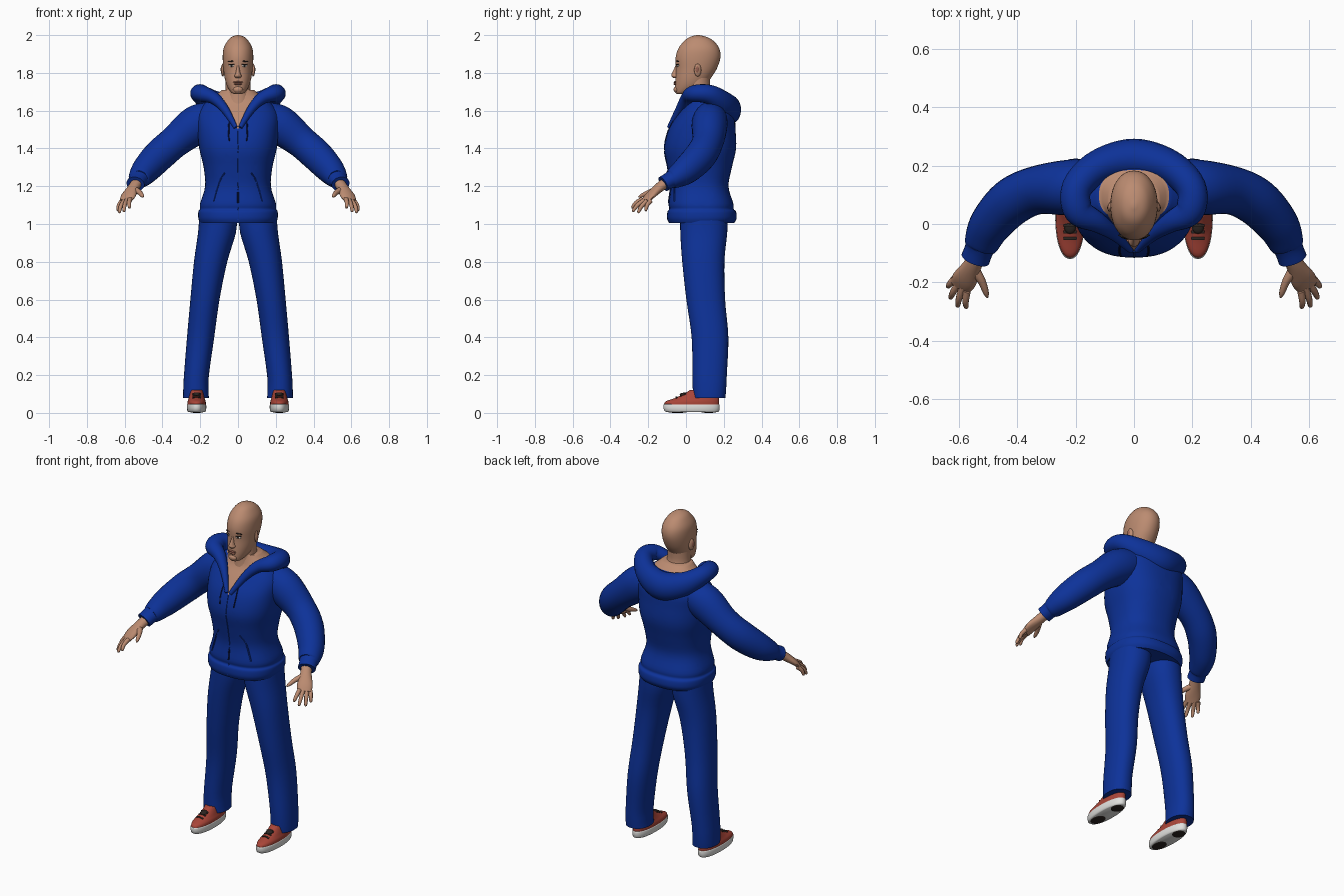
import bpy, bmesh, math
from mathutils import Vector, Matrix
from mathutils.bvhtree import BVHTree

cube = bpy.data.objects.get("Cube")
if cube:
    bpy.data.objects.remove(cube)


def material(name, rgb):
    m = bpy.data.materials.new(name)
    m.use_nodes = True
    m.diffuse_color = (*rgb, 1)
    m.node_tree.nodes["Principled BSDF"].inputs["Base Color"].default_value = (*rgb, 1)
    return m


blue = material("blue cloth", (0.004, 0.032, 0.32))
navy = material("navy cord", (0.003, 0.008, 0.06))
skin = material("skin", (0.5, 0.26, 0.165))
lip = material("lip", (0.33, 0.13, 0.09))
red = material("red shoe", (0.4, 0.06, 0.04))
white = material("white", (0.75, 0.75, 0.73))
dark = material("dark brown", (0.025, 0.018, 0.015))


def finish(name, bm, *mats, angle=50):
    bmesh.ops.recalc_face_normals(bm, faces=bm.faces)
    me = bpy.data.meshes.new(name)
    bm.to_mesh(me)
    bm.free()
    for m in mats:
        me.materials.append(m)
    me.shade_smooth()
    me.set_sharp_from_angle(angle=math.radians(angle))
    ob = bpy.data.objects.new(name, me)
    bpy.context.collection.objects.link(ob)
    return ob


def smooth(keys, steps):
    """Catmull-Rom through tuples of any length."""
    out = []
    for i in range(len(keys) - 1):
        a, b, c, d = (keys[max(0, min(len(keys) - 1, i + k))] for k in (-1, 0, 1, 2))
        for s in range(steps):
            t = s / steps
            out.append([q + t / 2 * (r - p + t * (2 * p - 5 * q + 4 * r - w + t * (3 * (q - r) + w - p)))
                        for p, q, r, w in zip(a, b, c, d)])
    return out + [list(keys[-1])]


def skin_rings(rings):
    bm = bmesh.new()
    loops = [[bm.verts.new(p) for p in r] for r in rings]
    for a, b in zip(loops, loops[1:]):
        for i in range(len(a)):
            j = (i + 1) % len(a)
            bm.faces.new((a[i], a[j], b[j], b[i]))
    bm.faces.new(loops[0])
    bm.faces.new(loops[-1])
    return bm


def stack(keys, steps=4, power=2.2, segs=40, side=1):
    """Level rings: keys are (z, centre x, half width, front y, back y)."""
    rings = []
    for z, cx, rx, y0, y1 in smooth(keys, steps):
        ring = []
        for i in range(segs):
            a = math.tau * i / segs
            c, s = math.cos(a), math.sin(a)
            ring.append((side * (cx + rx * math.copysign(abs(c) ** (2 / power), c)),
                         (y0 + y1) / 2 + (y1 - y0) / 2 * math.copysign(abs(s) ** (2 / power), s), z))
        rings.append(ring)
    return skin_rings(rings)


def tube(keys, steps=4, segs=16, side=1):
    """Rings along a path: keys are (x, y, z, level radius, upright radius)."""
    pts = smooth(keys, steps)
    pos = [Vector((p[0] * side, p[1], p[2])) for p in pts]
    rings = []
    for i, p in enumerate(pts):
        t = (pos[min(i + 1, len(pos) - 1)] - pos[max(i - 1, 0)]).normalized()
        u = t.cross(Vector((0, 0, 1))).normalized()
        v = u.cross(t)
        rings.append([pos[i] + u * p[3] * math.cos(a) + v * p[4] * math.sin(a)
                      for a in (math.tau * k / segs for k in range(segs))])
    return skin_rings(rings)


def blob(name, centre, size, mat, tilt=0, yaw=0):
    bm = bmesh.new()
    m = (Matrix.Translation(centre) @ Matrix.Rotation(yaw, 4, 'Z') @ Matrix.Rotation(tilt, 4, 'Y')
         @ Matrix.Diagonal((*size, 1)))
    bmesh.ops.create_uvsphere(bm, u_segments=16, v_segments=10, radius=1, matrix=m)
    finish(name, bm, mat)


def front(tree, x, z):
    return tree.ray_cast(Vector((x, -1, z)), Vector((0, 1, 0)))[0].y


# Hooded top body, with a V of bare chest and the base of the neck cut in
bm = stack([(1.005, 0, .2, -.09, .255), (1.03, 0, .21, -.1, .268), (1.065, 0, .21, -.098, .265),
            (1.08, 0, .201, -.088, .252), (1.11, 0, .2, -.092, .25), (1.2, 0, .174, -.082, .225),
            (1.3, 0, .182, -.098, .243), (1.4, 0, .205, -.115, .265), (1.5, 0, .215, -.093, .262),
            (1.58, 0, .215, -.045, .255), (1.64, 0, .175, -.003, .22), (1.68, 0, .12, .01, .185),
            (1.71, 0, .085, .015, .15)], power=2.4, segs=48)
body_tree = BVHTree.FromBMesh(bm)
for point, normal in (((0, 0, 1.5), (1, 0, -.5)), ((0, 0, 1.5), (-1, 0, -.5)), ((0, 0, 1.68), (0, 0, 1))):
    bmesh.ops.bisect_plane(bm, geom=bm.verts[:] + bm.edges[:] + bm.faces[:], plane_co=point, plane_no=normal)
for f in bm.faces:
    c = f.calc_center_median()
    f.material_index = int(c.z > 1.68 or (c.y < .1 and abs(c.x) < .5 * (c.z - 1.5)))
finish("hooded_top", bm, blue, skin)

# Hood lying around the neck, mirrored about the back centre
half = [(.012, -.09, 1.51, .01, .012), (.068, -.035, 1.605, .022, .022), (.125, .005, 1.665, .035, .032),
        (.19, .045, 1.69, .05, .045), (.195, .125, 1.685, .052, .052), (.12, .195, 1.635, .06, .07)]
finish("hood", tube(half + [(0, .222, 1.605, .07, .082)] + [(-k[0], *k[1:]) for k in half[::-1]],
                    steps=6, segs=20), blue)
finish("hood_fold", tube([(.2, .09, 1.705, .02, .022), (.14, .2, 1.675, .025, .022), (0, .235, 1.65, .025, .02),
                          (-.14, .2, 1.675, .025, .022), (-.2, .09, 1.705, .02, .022)], steps=6), blue)

# Front seams, zip and cords laid on the cloth
def cord(name, pts, r, mat):
    finish(name, tube([(x, front(body_tree, x, z), z, r, r) for x, z in pts], steps=3, segs=6), mat)

cord("zip_seam", [(.0005 * (i % 2), 1.02 + .06 * i) for i in range(9)], .003, blue)
cord("zip_pull", [(0, 1.17), (.001, 1.11)], .005, navy)
for s, label in ((1, "left"), (-1, "right")):
    cord(label + "_drawstring", [(.045 * s, 1.56), (.05 * s, 1.5), (.046 * s, 1.44)], .004, navy)
    cord(label + "_pocket_seam", [(.07 * s, 1.27), (.1 * s, 1.22), (.13 * s, 1.12)], .004, blue)

# Neck and head
finish("neck", stack([(1.6, 0, .08, -.01, .16), (1.67, 0, .073, .0, .145), (1.72, 0, .066, .002, .128),
                      (1.8, 0, .066, .0, .13)], power=2), skin)
bm = stack([(1.688, 0, .018, -.046, -.01), (1.697, 0, .036, -.056, .03), (1.73, 0, .058, -.058, .1),
            (1.77, 0, .07, -.056, .13), (1.82, 0, .077, -.053, .162), (1.88, 0, .081, -.055, .182),
            (1.93, 0, .076, -.04, .176), (1.97, 0, .055, -.008, .145), (1.99, 0, .034, .02, .11),
            (2.0, 0, .006, .055, .07)], power=2.1)
head_tree = BVHTree.FromBMesh(bm)
finish("head", bm, skin)


def face(x, z):
    return Vector((x, front(head_tree, x, z), z))


finish("nose", stack([(1.772, 0, .012, -.066, -.03), (1.783, 0, .02, -.077, -.03), (1.795, 0, .014, -.076, -.03),
                      (1.825, 0, .008, -.062, -.03), (1.85, 0, .007, -.052, -.03)], power=2, segs=16), skin)
blob("upper_lip", face(0, 1.751), (.026, .008, .005), lip)
blob("lower_lip", face(0, 1.741), (.022, .009, .006), lip)
blob("chin", face(0, 1.712) + Vector((0, .008, 0)), (.026, .016, .018), skin)
for s, label in ((1, "left"), (-1, "right")):
    blob(label + "_eye", face(.034 * s, 1.838), (.015, .004, .006), white, yaw=.35 * s)
    blob(label + "_iris", face(.033 * s, 1.838) - Vector((0, .003, 0)), (.006, .003, .006), dark)
    blob(label + "_eyelid", face(.034 * s, 1.845), (.017, .006, .003), dark, yaw=.35 * s)
    blob(label + "_eyebrow", face(.036 * s, 1.861), (.02, .004, .0035), dark, tilt=.1 * s, yaw=.35 * s)
    blob(label + "_ear", (.08 * s, .062, 1.815), (.009, .02, .034), skin, yaw=.3 * s)
    blob(label + "_ear_hollow", (.087 * s, .06, 1.818), (.004, .01, .018), lip, yaw=.3 * s)

# Arms, hands, legs and shoes, once for each side
fingers = {"index": (.575, -.288, 1.085), "middle": (.605, -.284, 1.066),
           "ring": (.63, -.255, 1.06), "little": (.638, -.215, 1.07)}
for s, label in ((1, "left_"), (-1, "right_")):
    finish(label + "sleeve", tube(
        [(.12, .13, 1.57, .085, .085), (.22, .125, 1.525, .095, .102), (.335, .115, 1.435, .083, .086),
         (.42, .075, 1.36, .082, .085), (.49, .0, 1.285, .073, .075), (.522, -.065, 1.242, .06, .055),
         (.53, -.085, 1.232, .05, .044), (.543, -.12, 1.212, .05, .042)], steps=5, segs=24, side=s), blue)
    finish(label + "palm", tube(
        [(.53, -.1, 1.225, .03, .028), (.555, -.145, 1.19, .032, .025), (.58, -.19, 1.15, .043, .019),
         (.595, -.215, 1.122, .037, .013)], side=s), skin)
    for i, (finger, tip) in enumerate(fingers.items()):
        base = Vector((.572, -.23, 1.132)).lerp(Vector((.615, -.188, 1.122)), i / 3)
        mid = base.lerp(Vector(tip), .55) + Vector((.003, -.003, .006))
        finish(label + finger + "_finger", tube(
            [(*base, .013, .013), (*mid, .011, .011), (*base.lerp(Vector(tip), .93), .008, .008),
             (*tip, .002, .002)], segs=10, side=s), skin)
    finish(label + "thumb", tube(
        [(.552, -.15, 1.185, .02, .018), (.522, -.195, 1.168, .014, .014), (.507, -.235, 1.15, .01, .01),
         (.502, -.252, 1.142, .003, .003)], segs=10, side=s), skin)
    finish(label + "trouser_leg", stack(
        [(.078, .222, .068, .038, .208), (.12, .223, .067, .036, .212), (.2, .22, .066, .034, .216),
         (.4, .198, .072, .03, .224), (.6, .175, .077, .002, .207), (.8, .145, .088, -.02, .203),
         (.95, .112, .1, -.03, .218), (1.04, .105, .1, -.03, .22)], side=s), blue)
    finish(label + "sole", stack(
        [(.004, .219, .044, -.1, .168), (.012, .219, .05, -.116, .176), (.04, .219, .051, -.12, .178),
         (.046, .219, .048, -.117, .175)], steps=2, side=s), white)
    shoe = stack([(.04, .219, .049, -.117, .175), (.06, .219, .048, -.108, .176), (.078, .219, .042, -.06, .175),
                  (.098, .219, .038, -.015, .172), (.12, .219, .036, .02, .168)], side=s)
    shoe_tree = BVHTree.FromBMesh(shoe)
    finish(label + "shoe", shoe, red)
    for name, y, length in (("heel", .12, .04), ("ball", -.045, .05)):
        blob(label + name + "_tread", (.219 * s, y, .004), (.034, length, .004), dark)
    blob(label + "shoe_tongue", (.219 * s, -.004, .096), (.022, .03, .012), dark)
    for i in range(3):
        y = -.05 + .022 * i
        top = shoe_tree.ray_cast(Vector((.219 * s, y, 1)), Vector((0, 0, -1)))[0].z
        finish(label + "lace_" + str(i + 1), tube(
            [(.197, y, top - .003, .005, .004), (.219, y, top + .002, .005, .004),
             (.241, y, top - .003, .005, .004)], segs=8, side=s), dark)
